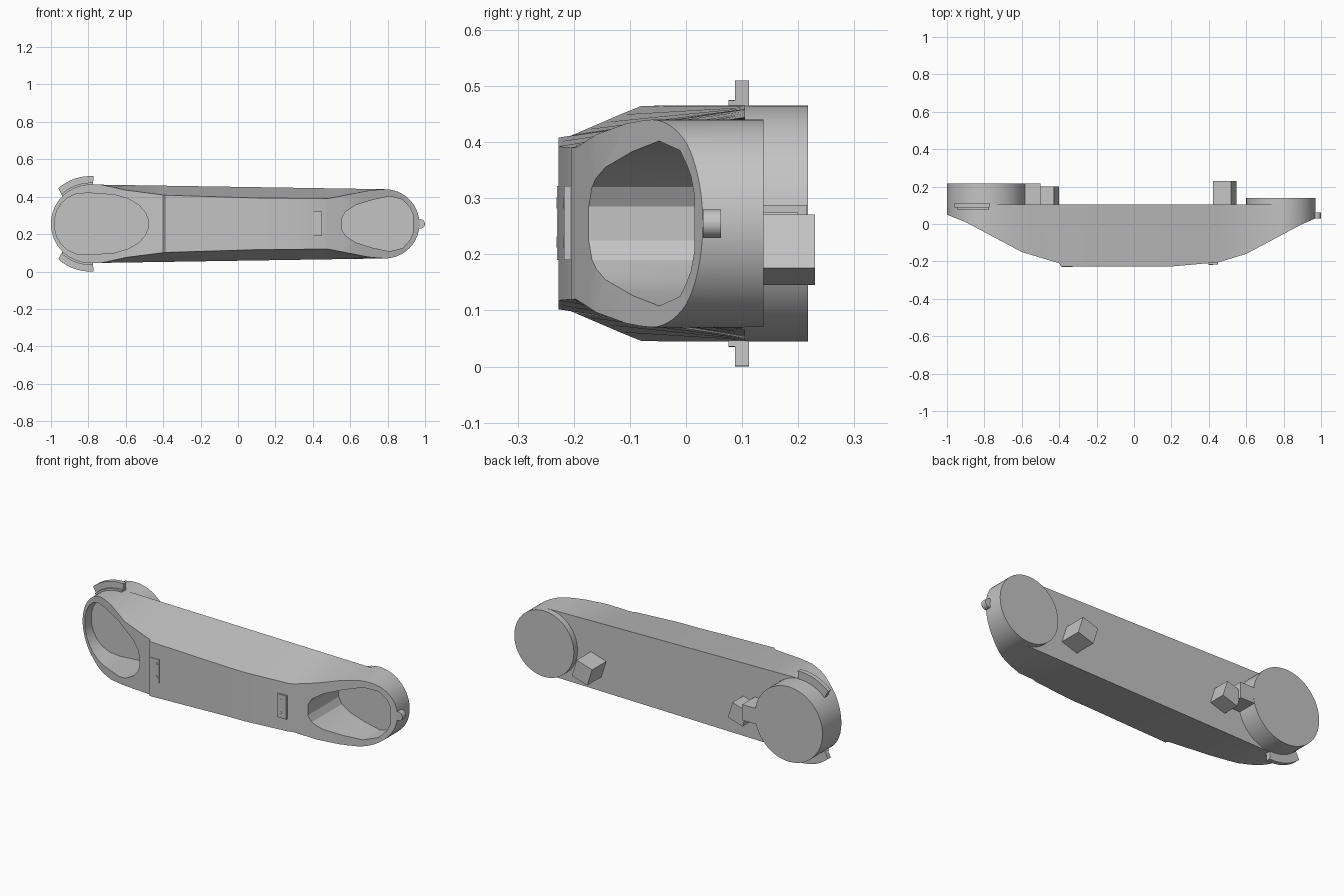
import bpy, bmesh, math
from mathutils import Matrix, Vector

cube = bpy.data.objects.get("Cube")
if cube:
    bpy.data.objects.remove(cube, do_unlink=True)

ZC = 0.255                      # height of the long axis
BACK = 0.105                    # rear plane of the arm
LEFT_X, LEFT_R = -0.79, 0.21    # large end
RIGHT_X, RIGHT_R = 0.785, 0.185  # small end

grey = bpy.data.materials.new("plain_grey")
grey.use_nodes = True
grey.diffuse_color = (0.55, 0.55, 0.55, 1)
grey.node_tree.nodes["Principled BSDF"].inputs["Base Color"].default_value = (0.55, 0.55, 0.55, 1)


def finish(name, bm, smooth=True):
    bmesh.ops.remove_doubles(bm, verts=bm.verts, dist=1e-5)
    bmesh.ops.recalc_face_normals(bm, faces=bm.faces)
    mesh = bpy.data.meshes.new(name)
    bm.to_mesh(mesh)
    bm.free()
    mesh.materials.append(grey)
    ob = bpy.data.objects.new(name, mesh)
    bpy.context.collection.objects.link(ob)
    if smooth:
        shade(ob)
    return ob


def shade(ob):
    bpy.ops.object.select_all(action='DESELECT')
    ob.select_set(True)
    bpy.context.view_layer.objects.active = ob
    bpy.ops.object.shade_smooth_by_angle(angle=math.radians(25))


def prism(name, outline, y0, y1, smooth=True):
    """Extrude an (x, z) outline along y."""
    bm = bmesh.new()
    a = [bm.verts.new((x, y0, z)) for x, z in outline]
    b = [bm.verts.new((x, y1, z)) for x, z in outline]
    bm.faces.new(a)
    bm.faces.new(b)
    n = len(a)
    for i in range(n):
        j = (i + 1) % n
        bm.faces.new((a[i], a[j], b[j], b[i]))
    return finish(name, bm, smooth)


def arc(cx, cz, r, a0, a1, n):
    steps = [math.radians(a0 + (a1 - a0) * i / n) for i in range(n + 1)]
    return [(cx + r * math.cos(t), cz + r * math.sin(t)) for t in steps]


def disc(name, cx, cz, r, y0, y1, n=64):
    return prism(name, arc(cx, cz, r, 0, 360, n)[:-1], y0, y1)


def box(name, x0, x1, y0, y1, z0, z1):
    return prism(name, [(x0, z0), (x1, z0), (x1, z1), (x0, z1)], y0, y1, False)


def interp(table, x):
    if x <= table[0][0]:
        return table[0][1]
    for (xa, ya), (xb, yb) in zip(table, table[1:]):
        if x <= xb:
            return ya + (yb - ya) * (x - xa) / (xb - xa)
    return table[-1][1]


# Arm: lofted from a rounded rear outline to a pinched, bowed front face
FRONT_Y = [(-1, 0.05), (-0.9, 0.01), (-0.6, -0.15), (-0.4, -0.21), (-0.39, -0.227),
           (0.2, -0.227), (0.45, -0.205), (0.6, -0.16), (0.9, 0.0), (0.97, 0.03)]
FRONT_H = [(-0.73, 0.21), (-0.6, 0.18), (-0.39, 0.153), (0.1, 0.138),
           (0.48, 0.135), (0.7, 0.178), (0.77, 0.185)]


def back_half(x):
    if x < LEFT_X:
        return math.sqrt(max(0, LEFT_R ** 2 - (x - LEFT_X) ** 2))
    if x > RIGHT_X:
        return math.sqrt(max(0, RIGHT_R ** 2 - (x - RIGHT_X) ** 2))
    return LEFT_R + (RIGHT_R - LEFT_R) * (x - LEFT_X) / (RIGHT_X - LEFT_X)


def front_half(x):
    h = back_half(x)
    return min(h, interp(FRONT_H, x)) if LEFT_X < x < RIGHT_X else h


N = 16
stations = [LEFT_X - LEFT_R * math.cos(math.pi / 2 * i / N) for i in range(N + 1)]
stations += [-0.73, -0.66, -0.6, -0.5, -0.4, -0.39, -0.15, 0.1, 0.2, 0.33, 0.45, 0.48, 0.54, 0.6, 0.7, 0.75]
stations += [RIGHT_X + RIGHT_R * math.sin(math.pi / 2 * i / N) for i in range(N + 1)]

bm = bmesh.new()
rings = []
for x in stations:
    hb, hf, y = back_half(x), front_half(x), interp(FRONT_Y, x)
    rings.append([bm.verts.new((x, py, ZC + h)) for py, h in
                  ((y, -hf), (y, hf), (BACK, hb), (BACK, -hb))])
for p, q in zip(rings, rings[1:]):
    for i in range(4):
        j = (i + 1) % 4
        bm.faces.new((p[i], p[j], q[j], q[i]))
bmesh.ops.dissolve_degenerate(bm, dist=1e-5, edges=bm.edges)
arm = finish("arm_body", bm, False)


# Hollow pockets in both ends of the front face
def pocket(upper):
    lower = [(x, -h) for x, h in reversed(upper)]
    outline = [(x, ZC + h) for x, h in upper + lower]
    cutter = prism("pocket_cutter", outline, -0.4, 0.1, False)
    cutter.hide_render = True
    mod = arm.modifiers.new("pocket", 'BOOLEAN')
    mod.operation, mod.solver, mod.object = 'DIFFERENCE', 'EXACT', cutter
    bpy.context.view_layer.objects.active = arm
    bpy.ops.object.modifier_apply(modifier=mod.name)
    bpy.data.objects.remove(cutter, do_unlink=True)


pocket([(-0.98, 0.03), (-0.968, 0.07), (-0.945, 0.108), (-0.91, 0.14), (-0.865, 0.16),
        (-0.8, 0.165), (-0.66, 0.155), (-0.59, 0.135), (-0.53, 0.1), (-0.495, 0.06), (-0.482, 0.025)])
pocket([(0.555, 0.03), (0.575, 0.065), (0.63, 0.1), (0.72, 0.128), (0.81, 0.147),
        (0.88, 0.13), (0.92, 0.085), (0.935, 0.05)])
shade(arm)

# Round housings on the rear
disc("large_rear_disc", LEFT_X, ZC, LEFT_R, 0.103, 0.217)
disc("small_rear_disc", RIGHT_X, ZC, RIGHT_R, 0.103, 0.138)


# Tilted square pegs and the neck joining one to the large disc
def peg(name, cx, cz, side, y1):
    rot = Matrix.Rotation(math.radians(17.5), 2)
    corners = [rot @ Vector((sx * side / 2, sz * side / 2))
               for sx, sz in ((-1, -1), (1, -1), (1, 1), (-1, 1))]
    prism(name, [(cx + c.x, cz + c.y) for c in corners], 0.1, y1, False)


peg("right_rear_peg", 0.485, 0.208, 0.1, 0.23)
peg("left_rear_peg", -0.46, 0.215, 0.095, 0.2)
box("rear_neck", -0.61, -0.5, 0.1, 0.216, 0.2, 0.288)

# Curved clips above and below the large end
for name, sign in (("upper_clip", 1), ("lower_clip", -1)):
    ring = arc(0, 0, 0.255, 86, 132, 14) + arc(0, 0, 0.2, 136, 86, 14)
    prism(name, [(LEFT_X + x, ZC + sign * z) for x, z in ring], 0.087, 0.112)
    lip = arc(0, 0, 0.22, 86, 134, 14) + arc(0, 0, 0.2, 134, 86, 14)
    prism(name + "_lip", [(LEFT_X + x, ZC + sign * z) for x, z in lip], 0.076, 0.09)

# Knob on the tip of the small end
disc("tip_knob", 0.975, ZC, 0.025, 0.03, 0.062, 24)

# Small mounting plates with pins on the front
for name, x0, x1, y, px in (("left_plate", -0.388, -0.33, -0.23, -0.35),
                            ("right_plate", 0.395, 0.45, -0.217, 0.412)):
    box(name, x0, x1, y, y + 0.025, 0.19, 0.322)
    for tag, z in (("upper", 0.292), ("lower", 0.222)):
        disc(f"{name}_{tag}_pin", px, z, 0.01, y - 0.001, y + 0.01, 16)
